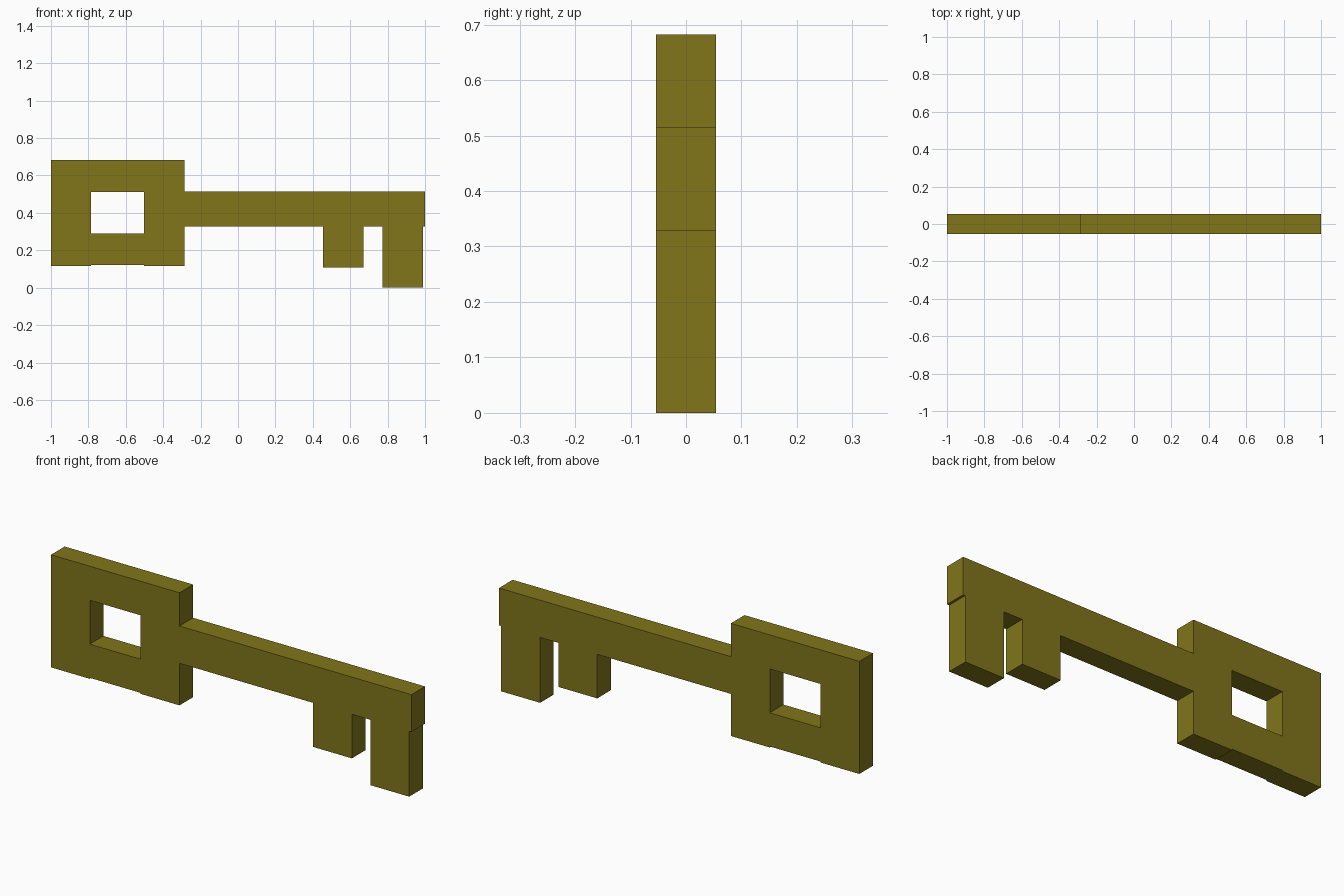
import bpy
import bmesh

if "Cube" in bpy.data.objects:
    bpy.data.objects.remove(bpy.data.objects["Cube"])

HALF = 0.054  # half thickness of the flat plate


def plate(name, loops, material):
    """Fill closed x/z loops (outline first, then holes) and extrude along y."""
    bm = bmesh.new()
    for loop in loops:
        verts = [bm.verts.new((x, -HALF, z)) for x, z in loop]
        for a, b in zip(verts, verts[1:] + verts[:1]):
            bm.edges.new((a, b))
    bmesh.ops.triangle_fill(bm, edges=bm.edges[:], use_beauty=True, normal=(0, -1, 0))
    ext = bmesh.ops.extrude_face_region(bm, geom=bm.faces[:], use_keep_orig=True)
    moved = [g for g in ext["geom"] if isinstance(g, bmesh.types.BMVert)]
    bmesh.ops.translate(bm, verts=moved, vec=(0, 2 * HALF, 0))
    bmesh.ops.recalc_face_normals(bm, faces=bm.faces[:])
    mesh = bpy.data.meshes.new(name)
    bm.to_mesh(mesh)
    bm.free()
    mesh.materials.append(material)
    obj = bpy.data.objects.new(name, mesh)
    bpy.context.collection.objects.link(obj)
    return obj


brass = bpy.data.materials.new("old_brass")
brass.diffuse_color = (0.22, 0.18, 0.011, 1)
brass.use_nodes = True
brass.node_tree.nodes["Principled BSDF"].inputs["Base Color"].default_value = brass.diffuse_color

# Handle top, shaft, then the two teeth and the slightly stepped handle base
outline = [
    (-1.0, 0.682), (-0.287, 0.682), (-0.287, 0.515), (1.0, 0.515),
    (1.0, 0.328), (0.988, 0.328), (0.988, 0.0), (0.772, 0.0),
    (0.772, 0.328), (0.67, 0.328), (0.67, 0.107), (0.455, 0.107),
    (0.455, 0.328), (-0.287, 0.328), (-0.287, 0.117), (-0.503, 0.117),
    (-0.503, 0.122), (-0.785, 0.122), (-0.785, 0.117), (-1.0, 0.117),
]

# Rectangular window in the handle
window = [(-0.785, 0.511), (-0.503, 0.511), (-0.503, 0.291), (-0.785, 0.291)]

plate("key", [outline, window], brass)
